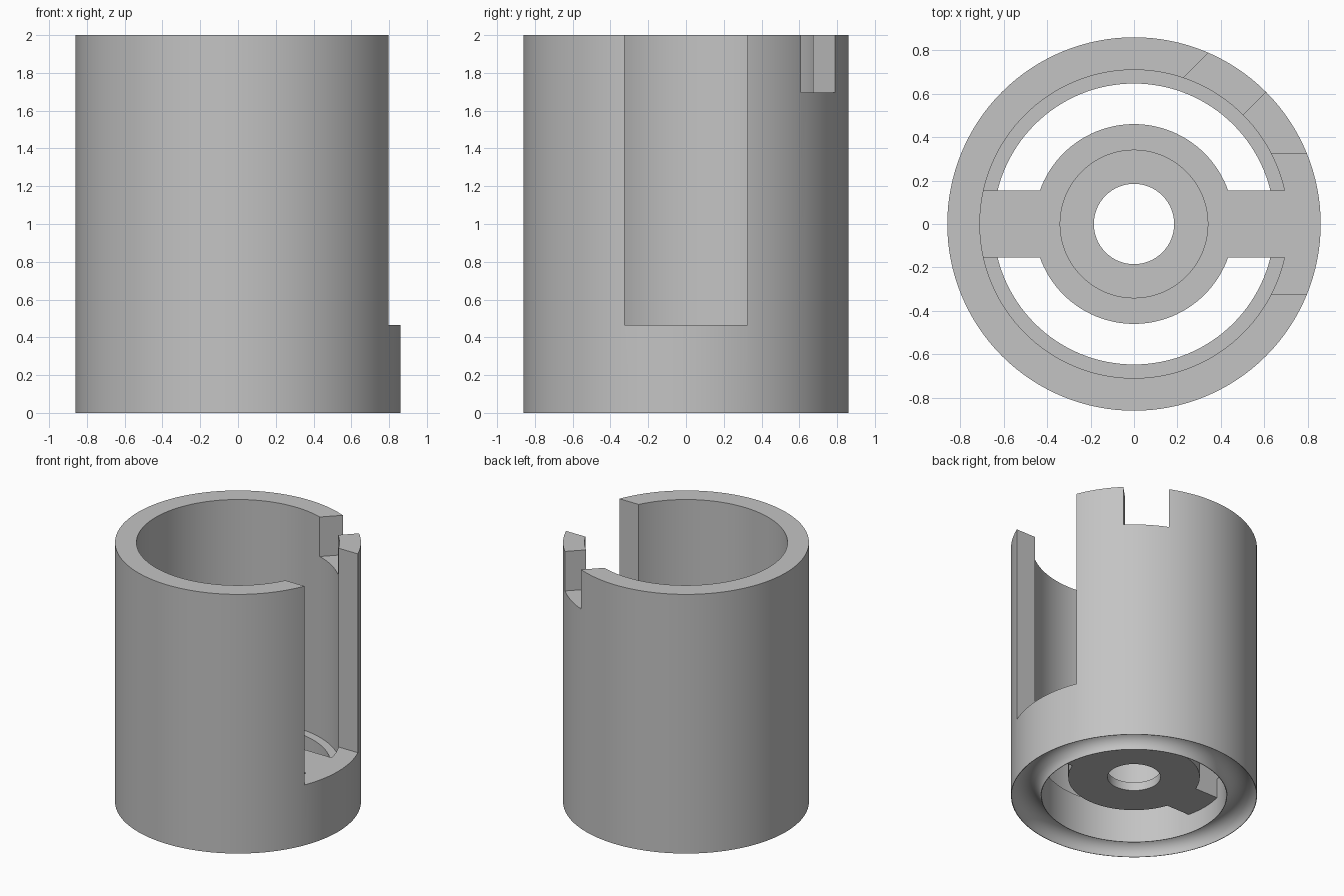
import bpy, bmesh, math
from mathutils import Matrix, Vector

cube = bpy.data.objects.get("Cube")
if cube:
    bpy.data.objects.remove(cube, do_unlink=True)

SEGMENTS = 128
grey = bpy.data.materials.new("plain_grey")
grey.use_nodes = True
colour = (0.55, 0.55, 0.55, 1)
grey.diffuse_color = colour
grey.node_tree.nodes["Principled BSDF"].inputs["Base Color"].default_value = colour


def make_object(name, bm):
    bmesh.ops.recalc_face_normals(bm, faces=bm.faces[:])
    mesh = bpy.data.meshes.new(name)
    bm.to_mesh(mesh)
    bm.free()
    mesh.materials.append(grey)
    obj = bpy.data.objects.new(name, mesh)
    bpy.context.collection.objects.link(obj)
    return obj


def lathe(name, profile):
    """Spin a closed (radius, height) outline around z."""
    bm = bmesh.new()
    rings = []
    for i in range(SEGMENTS):
        a = 2 * math.pi * i / SEGMENTS
        rings.append([bm.verts.new((r * math.cos(a), r * math.sin(a), z)) for r, z in profile])
    n = len(profile)
    for i in range(SEGMENTS):
        here, there = rings[i], rings[(i + 1) % SEGMENTS]
        for j in range(n):
            k = (j + 1) % n
            bm.faces.new((here[j], there[j], there[k], here[k]))
    return make_object(name, bm)


def box(name, low, high, turn=0.0):
    low, high = Vector(low), Vector(high)
    bm = bmesh.new()
    bmesh.ops.create_cube(bm, size=1)
    place = Matrix.Translation((low + high) / 2) @ Matrix.Diagonal((high - low).to_4d())
    bm.transform(Matrix.Rotation(turn, 4, 'Z') @ place)
    return make_object(name, bm)


def combine(target, tool, operation):
    mod = target.modifiers.new(tool.name, 'BOOLEAN')
    mod.object, mod.operation, mod.solver = tool, operation, 'EXACT'
    tool.hide_render = True
    bpy.context.view_layer.update()
    graph = bpy.context.evaluated_depsgraph_get()
    mesh = bpy.data.meshes.new_from_object(target.evaluated_get(graph))
    target.modifiers.clear()
    target.data = mesh
    bpy.data.objects.remove(tool, do_unlink=True)


# Round sleeve with an inner ledge and a half-round groove under the rim
OUTER, BORE, LEDGE = 0.86, 0.71, 0.647
mid, groove = (OUTER + LEDGE) / 2, (OUTER - LEDGE) / 2 - 0.004
arc = [(mid + groove * math.cos(math.pi * i / 16), groove * math.sin(math.pi * i / 16))
       for i in range(17)]
sleeve = lathe("sleeve_housing", [(OUTER, 2), (OUTER, 0)] + arc +
               [(LEDGE, 0), (LEDGE, 0.3), (BORE, 0.3), (BORE, 2)])

# Central hub with a counterbored hole, carried by two arms
BASE, DECK, FLOOR = 0.15, 0.465, 0.215
hub = lathe("hub", [(0.46, BASE), (0.46, DECK), (0.34, DECK),
                    (0.34, FLOOR), (0.185, FLOOR), (0.185, BASE)])
for side, turn in (("left", 0), ("right", math.pi)):
    combine(hub, box(side + "_arm", (0.4, -0.155, BASE), (0.78, 0.155, DECK), turn), 'UNION')
combine(sleeve, hub, 'UNION')

# Tall side slot and small rim notch
combine(sleeve, box("slot_cutter", (0.55, -0.325, DECK + 0.001), (1, 0.325, 2.2)), 'DIFFERENCE')
combine(sleeve, box("notch_cutter", (0.5, 0, 1.695), (1, 0.315, 2.2), math.pi / 4), 'DIFFERENCE')

# Smooth round walls, crisp edges
bpy.ops.object.select_all(action='DESELECT')
sleeve.select_set(True)
bpy.context.view_layer.objects.active = sleeve
bpy.ops.object.shade_smooth_by_angle(angle=math.radians(30))
